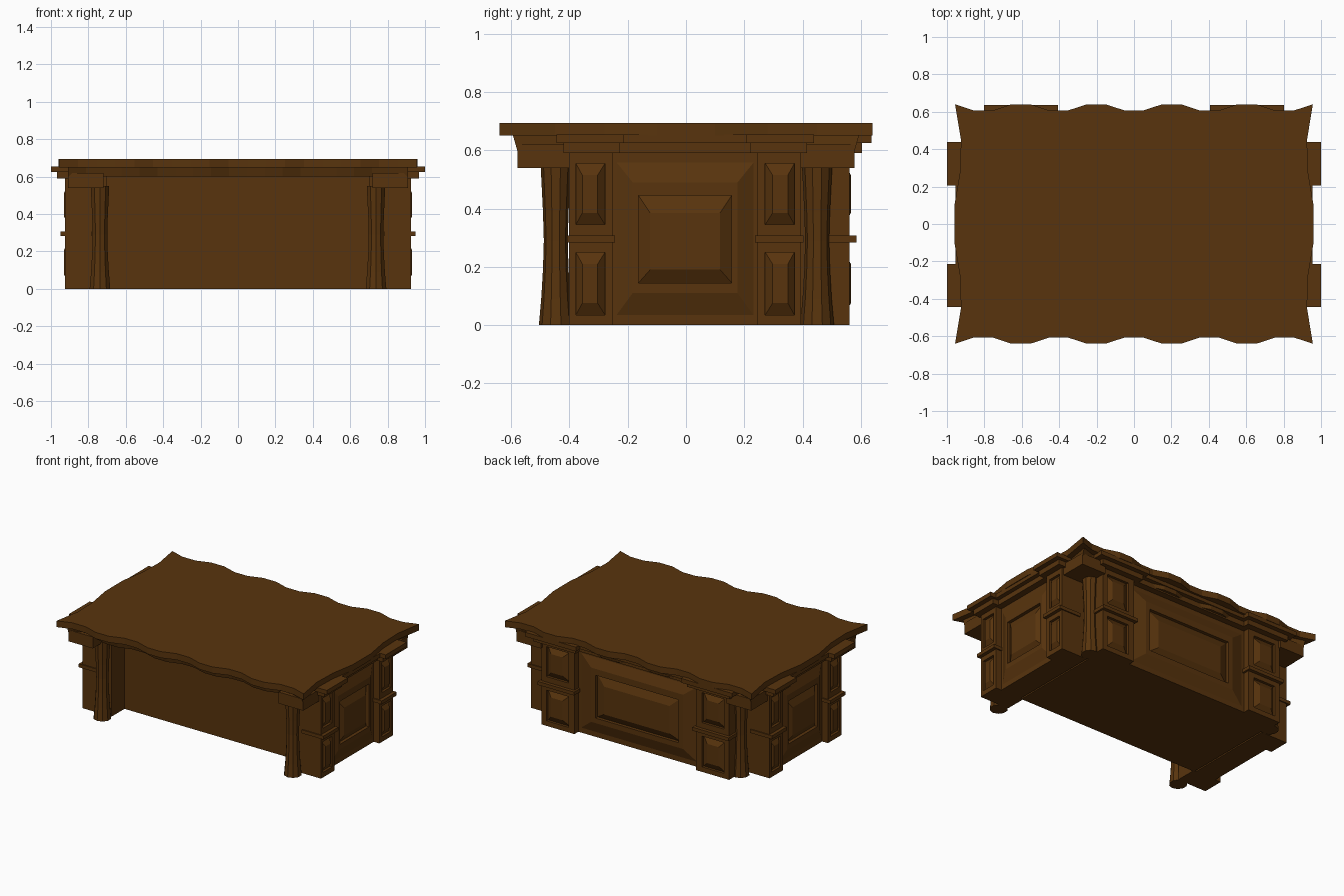
import bpy, bmesh, math

if "Cube" in bpy.data.objects:
    bpy.data.objects.remove(bpy.data.objects["Cube"])

wood = bpy.data.materials.new("dark_brown_wood")
wood.diffuse_color = (0.098, 0.034, 0.004, 1)
wood.use_nodes = True
wood.node_tree.nodes["Principled BSDF"].inputs["Base Color"].default_value = wood.diffuse_color


def finish(name, bm):
    bmesh.ops.recalc_face_normals(bm, faces=bm.faces)
    me = bpy.data.meshes.new(name)
    bm.to_mesh(me)
    bm.free()
    me.materials.append(wood)
    ob = bpy.data.objects.new(name, me)
    bpy.context.collection.objects.link(ob)
    return ob


def loft(name, rings):
    """Closed solid from a stack of equal-length point rings."""
    bm = bmesh.new()
    vs = [[bm.verts.new(p) for p in r] for r in rings]
    n = len(vs[0])
    for a, b in zip(vs, vs[1:]):
        for i in range(n):
            j = (i + 1) % n
            bm.faces.new((a[i], a[j], b[j], b[i]))
    bm.faces.new(vs[0][::-1])
    bm.faces.new(vs[-1])
    return finish(name, bm)


def box(name, x0, x1, y0, y1, z0, z1):
    return loft(name, [[(x0, y0, z), (x1, y0, z), (x1, y1, z), (x0, y1, z)] for z in (z0, z1)])


# Local wall coordinates (u along wall, d outward, z) for each panelled wall
walls = {
    "right": lambda u, d, z: (d, u - 0.003, z),
    "left": lambda u, d, z: (-d, u - 0.003, z),
    "back": lambda u, d, z: (math.copysign(0.05 + 1.70 * abs(u), u), d - 0.363, z),
}


def wall_loft(name, wall, rects):
    """rects: (u0, u1, z0, z1, depth) from the inside outward."""
    f = walls[wall]
    loft(name, [[f(u0, d, z0), f(u1, d, z0), f(u1, d, z1), f(u0, d, z1)]
                for u0, u1, z0, z1, d in rects])


# Solid carcass with a recessed front
box("carcass", -0.71, 0.71, -0.257, 0.45, 0, 0.62)
for s, side in ((-1, "left"), (1, "right")):
    a, b = sorted((s * 0.72, s * 0.86))
    box(side + "_side_block", a, b, -0.40, 0.395, 0, 0.62)
    a, b = sorted((s * 0.70, s * 0.73))
    box(side + "_front_post", a, b, -0.40, -0.25, 0, 0.62)

for w in walls:
    # Large central raised panel
    wall_loft(w + "_center_panel", w, [
        (-0.25, 0.25, 0, 0.60, 0.80), (-0.25, 0.25, 0, 0.60, 0.88),
        (-0.235, 0.235, 0.035, 0.558, 0.88), (-0.18, 0.18, 0.11, 0.49, 0.905),
        (-0.16, 0.16, 0.145, 0.445, 0.905), (-0.16, 0.16, 0.145, 0.445, 0.882),
        (-0.12, 0.12, 0.19, 0.385, 0.908)])
    # Central cornice steps
    wall_loft(w + "_center_cornice_low", w, [(-0.25, 0.25, 0.59, 0.625, d) for d in (0.80, 0.925)])
    wall_loft(w + "_center_cornice_high", w, [(-0.25, 0.25, 0.625, 0.655, d) for d in (0.80, 0.955)])
    for s in (-1, 1):
        tag = w + ("_a" if s < 0 else "_b")

        def span(a, b):
            return tuple(sorted((s * a, s * b)))
        # Pilaster: two stacked blocks with sunken, raised-field panels
        for lv, z0, z1, p0, p1 in (("lower", 0, 0.295, 0.035, 0.25), ("upper", 0.295, 0.60, 0.345, 0.555)):
            o, p, q = span(0.248, 0.398), span(0.275, 0.375), span(0.30, 0.353)
            wall_loft(tag + "_pilaster_" + lv, w, [
                o + (z0, z1, 0.78), o + (z0, z1, 0.924),
                p + (p0, p1, 0.924), p + (p0, p1, 0.906),
                q + (p0 + 0.04, p1 - 0.04, 0.929)])
        # Belt moulding and stepped cornice
        for nm, a, b, z0, z1, d in (("belt", 0.24, 0.406, 0.283, 0.307, 0.948),
                                    ("cornice_low", 0.225, 0.418, 0.59, 0.625, 0.967),
                                    ("cornice_high", 0.21, 0.442, 0.625, 0.655, 1.0)):
            wall_loft(tag + "_" + nm, w, [span(a, b) + (z0, z1, dd) for dd in (0.78, d)])

# Corner columns with a concave profile, and their cap blocks
profile = [(0, 0.058), (0.09, 0.05), (0.19, 0.044), (0.29, 0.041), (0.39, 0.044), (0.47, 0.048), (0.55, 0.052)]
for sx in (-1, 1):
    for sy in (-1, 1):
        tag = ("front" if sy < 0 else "back") + ("_left" if sx < 0 else "_right")
        cx, cy = 0.738, (0.447 if sy < 0 else 0.45)
        loft(tag + "_column", [[(sx * cx + r * math.cos(math.tau * (i + .5) / 10),
                                 sy * cy + r * math.sin(math.tau * (i + .5) / 10), z)
                                for i in range(10)] for z, r in profile])
        xs, ys = sorted((sx * 0.72, sx * 0.91)), sorted((sy * 0.39, sy * 0.578))
        box(tag + "_cap_block", *xs, *ys, 0.54, 0.62)

# Wavy outline shared by the top and the apron
long_edge = [(-0.957 + 0.1007 * i, 0.64 if ((i + 1) // 2) % 2 == 0 else 0.607) for i in range(20)]
side_edge = [(0.925, 0.45), (0.93, 0.28), (0.96, 0.10)]
right_edge = [(x, -y) for x, y in side_edge] + side_edge[::-1]
outline = ([(x, -y) for x, y in long_edge] + right_edge
           + [(x, y) for x, y in long_edge[::-1]] + [(-x, -y) for x, y in right_edge])


def ring(kx, ky, z):
    return [(x * kx, y * ky, z) for x, y in outline]


loft("apron", [ring(0.95, 0.905, 0.60), ring(0.95, 0.93, 0.655)])
loft("table_top", [ring(1, 1, 0.65), ring(1, 1, 0.694)])
